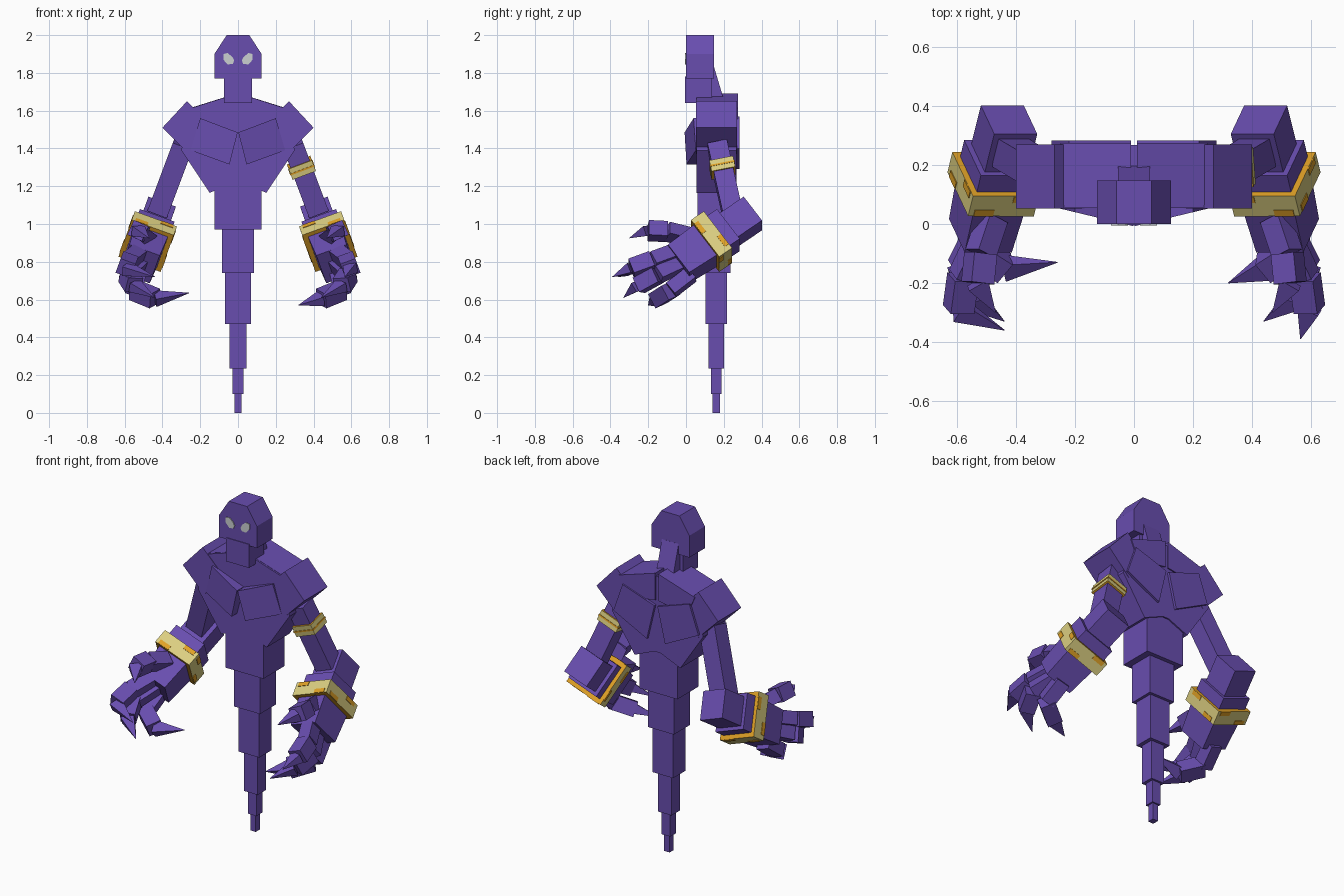
import bpy, bmesh
from mathutils import Vector

cube = bpy.data.objects.get("Cube")
if cube:
    bpy.data.objects.remove(cube)


def material(name, rgb):
    m = bpy.data.materials.new(name)
    m.use_nodes = True
    m.diffuse_color = (*rgb, 1)
    m.node_tree.nodes["Principled BSDF"].inputs["Base Color"].default_value = (*rgb, 1)
    return m


PURPLE = material("purple", (0.14, 0.075, 0.43))
GOLD = material("pale gold", (0.71, 0.62, 0.22))
ORANGE = material("orange gold", (0.75, 0.36, 0.02))
GREY = material("eye grey", (0.6, 0.63, 0.64))


def finish(name, bm, mats):
    bmesh.ops.recalc_face_normals(bm, faces=bm.faces)
    mesh = bpy.data.meshes.new(name)
    bm.to_mesh(mesh)
    bm.free()
    for m in mats:
        mesh.materials.append(m)
    ob = bpy.data.objects.new(name, mesh)
    bpy.context.collection.objects.link(ob)
    return ob


def bar(name, p0, p1, w, d, ref=(1, 0, 0), taper=1, mats=(PURPLE,)):
    """Box from p0 to p1; w is measured along ref, d across it.
    A second material goes on the two end faces."""
    p0, p1 = Vector(p0), Vector(p1)
    axis = (p1 - p0).normalized()
    side = axis.cross(Vector(ref)).normalized()
    across = side.cross(axis)
    bm = bmesh.new()
    rings = []
    for p, k in ((p0, 1), (p1, taper)):
        rings.append([bm.verts.new(p + across * (a * w * k / 2) + side * (b * d * k / 2))
                      for a, b in ((-1, -1), (1, -1), (1, 1), (-1, 1))])
    ends = [bm.faces.new(r) for r in rings]
    for i in range(4):
        j = (i + 1) % 4
        bm.faces.new((rings[0][i], rings[0][j], rings[1][j], rings[1][i]))
    for f in ends:
        f.material_index = len(mats) - 1
    return finish(name, bm, mats)


def slab(name, outline, y0, y1, mat=PURPLE, lean=0):
    """Front outline (x, z) extruded from y0 to y1; lean pushes it back away from x = 0."""
    bm = bmesh.new()
    rings = [[bm.verts.new((x, y + lean * abs(x), z)) for x, z in outline] for y in (y0, y1)]
    n = len(outline)
    for r in rings:
        bm.faces.new(r)
    for i in range(n):
        j = (i + 1) % n
        bm.faces.new((rings[0][i], rings[0][j], rings[1][j], rings[1][i]))
    return finish(name, bm, [mat])


def mirrored(half):
    return half + [(-x, z) for x, z in reversed(half)]


# Head, jaw and the strut at the back of the neck
slab("head", mirrored([(0.06, 2), (0.125, 1.9), (0.125, 1.77)]), 0, 0.147)
slab("jaw_and_neck", mirrored([(0.075, 1.78), (0.075, 1.64)]), -0.004, 0.137)
bar("neck_strut", (0, 0.105, 1.82), (0, 0.165, 1.62), 0.11, 0.09)

# Torso and tapering tail of stacked blocks
slab("torso", mirrored([(0.07, 1.67), (0.26, 1.61), (0.30, 1.39), (0.15, 1.165), (0.02, 1.22)]),
     0.055, 0.268)
tail = [(1.22, 0.97, 0.125, 0.1), (0.97, 0.74, 0.085, 0.075), (0.74, 0.47, 0.068, 0.058),
        (0.47, 0.235, 0.045, 0.04), (0.235, 0.1, 0.028, 0.028), (0.1, 0, 0.018, 0.019)]
for i, (top, bottom, hx, hy) in enumerate(tail):
    bar(f"tail_block_{i + 1}", (0, 0.16, top), (0, 0.16, bottom), hx * 2, hy * 2)

for s, label in ((1, "left"), (-1, "right")):
    def P(x, y, z):
        return Vector((s * x, y, z))

    def flip(pts):
        return [(s * x, z) for x, z in pts]

    # Eye: a slanted drop
    slab(f"{label}_eye", flip([(0.02, 1.865), (0.028, 1.847), (0.055, 1.845), (0.078, 1.87),
                               (0.078, 1.9), (0.055, 1.905), (0.03, 1.885)]), -0.005, 0.002, GREY)
    # Chest plate, collar, back plate and shoulder block
    slab(f"{label}_chest_plate", flip([(0.2, 1.56), (0.002, 1.485), (0.045, 1.315), (0.25, 1.39)]),
         -0.008, 0.07, lean=0.24)
    slab(f"{label}_collar", flip([(0.01, 1.69), (0.25, 1.615), (0.2, 1.5), (0.01, 1.53)]),
         0.065, 0.275)
    slab(f"{label}_back_plate", flip([(0.01, 1.5), (0.22, 1.57), (0.28, 1.4), (0.06, 1.29)]),
         0.24, 0.283)
    slab(f"{label}_shoulder", flip([(0.27, 1.65), (0.4, 1.51), (0.26, 1.37), (0.13, 1.51)]),
         0.052, 0.27)

    # Upper arm
    shoulder, elbow = P(0.29, 0.165, 1.42), P(0.425, 0.245, 1.06)
    across = P(0.94, 0, 0.34)
    bar(f"{label}_upper_arm", shoulder, elbow, 0.11, 0.105, across)
    if s == 1:
        mid = shoulder.lerp(elbow, 0.34)
        half = (elbow - shoulder).normalized() * 0.031
        bar("arm_band", mid - half, mid + half, 0.132, 0.128, across, mats=(GOLD, ORANGE))
        bar("arm_band_stripe", mid - half * 0.15, mid + half * 0.15, 0.138, 0.134, across,
            mats=(ORANGE,))

    # Forearm, laid out along one axis from the wrist band
    wrist = P(0.478, 0.135, 0.907)
    along = P(0.2, -0.81, -0.55).normalized()
    up = along.cross(across).normalized()

    def limb(name, t0, t1, w, d, mats=(PURPLE,), taper=1):
        bar(f"{label}_{name}", wrist + along * t0, wrist + along * t1, w, d, across, taper, mats)

    limb("forearm", -0.27, -0.05, 0.155, 0.165)
    limb("cuff", -0.11, -0.03, 0.195, 0.205)
    limb("wrist_band", -0.042, 0.042, 0.237, 0.255, (GOLD, ORANGE))
    limb("palm", 0.03, 0.215, 0.185, 0.21, taper=0.92)

    # Orange patches on the four sides of the wrist band
    for k, (n, q, out) in enumerate(((up, across, 0.1275), (-up, across, 0.1275),
                                     (across, up, 0.1185), (-across, up, 0.1185))):
        for e in (-1, 1):
            c = wrist + n * out + along * (0.028 * e)
            bar(f"{label}_band_patch_{k}_{e}", c + q * (0.03 * e), c + q * (0.1 * e),
                0.006, 0.026, n, mats=(ORANGE,))

    # Fingers: two blocks and a claw each
    digits = {
        "thumb": [(0.48, 0.02, 0.93), (0.52, -0.1, 0.96), (0.53, -0.2, 0.965), (0.47, -0.3, 0.925)],
        "upper_finger": [(0.51, -0.03, 0.86), (0.58, -0.18, 0.805), (0.595, -0.29, 0.765),
                         (0.565, -0.39, 0.72)],
        "middle_finger": [(0.52, -0.02, 0.79), (0.585, -0.15, 0.73), (0.55, -0.25, 0.675),
                          (0.44, -0.33, 0.61)],
        "lower_finger": [(0.53, 0.03, 0.735), (0.55, -0.08, 0.65), (0.44, -0.15, 0.605),
                         (0.32, -0.2, 0.57)],
    }
    if s == -1:
        digits["upper_finger"][3] = (0.44, -0.36, 0.72)
        digits["lower_finger"][3] = (0.26, -0.13, 0.635)
    for name, pts in digits.items():
        a, b, c, tip = (P(*p) for p in pts)
        bar(f"{label}_{name}_base", a, b, 0.075, 0.08, up)
        bar(f"{label}_{name}_end", b, c, 0.085, 0.085, up)
        bar(f"{label}_{name}_claw", c, tip, 0.055, 0.075, up, taper=0.03)
